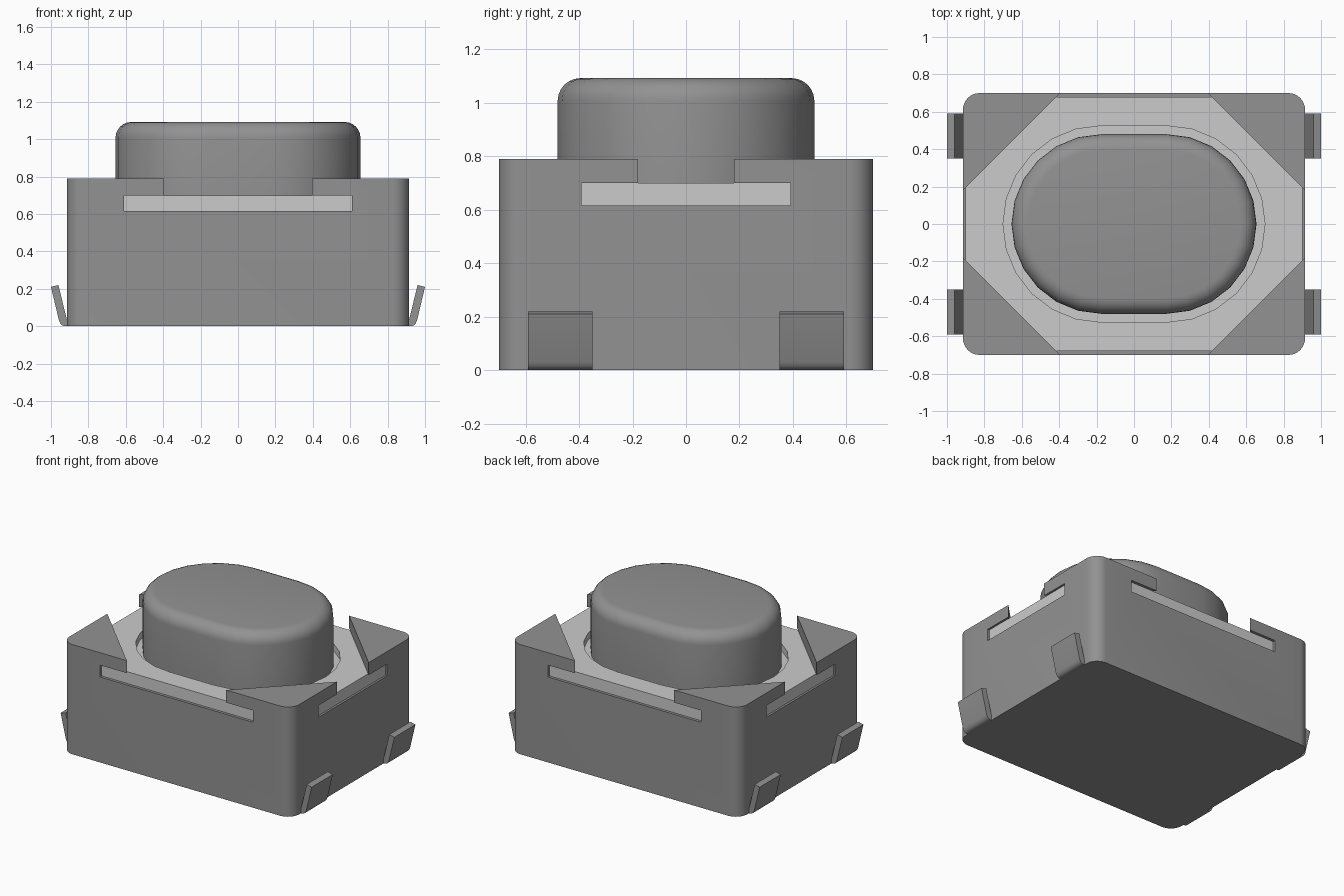
import bpy, bmesh, math

if "Cube" in bpy.data.objects:
    bpy.data.objects.remove(bpy.data.objects["Cube"])

def material(name, v):
    m = bpy.data.materials.new(name)
    m.diffuse_color = (v, v, v, 1)
    m.use_nodes = True
    m.node_tree.nodes["Principled BSDF"].inputs["Base Color"].default_value = m.diffuse_color
    return m

GREY = material("mid grey", 0.288)
LIGHT = material("light grey", 0.60)

def loft(name, rings, mat):
    """Solid through equal-length rings of points, capped at both ends."""
    bm = bmesh.new()
    loops = [[bm.verts.new(p) for p in r] for r in rings]
    n = len(loops[0])
    for a, b in zip(loops, loops[1:]):
        for i in range(n):
            j = (i + 1) % n
            bm.faces.new((a[i], a[j], b[j], b[i]))
    bm.faces.new(loops[0][::-1])
    bm.faces.new(loops[-1])
    bmesh.ops.recalc_face_normals(bm, faces=bm.faces)
    me = bpy.data.meshes.new(name)
    bm.to_mesh(me)
    bm.free()
    ob = bpy.data.objects.new(name, me)
    bpy.context.collection.objects.link(ob)
    me.materials.append(mat)
    return ob

def prism(name, pts, z0, z1, mat):
    return loft(name, [[(x, y, z) for x, y in pts] for z in (z0, z1)], mat)

def activate(ob):
    bpy.ops.object.select_all(action='DESELECT')
    ob.select_set(True)
    bpy.context.view_layer.objects.active = ob

def cut(ob, cutter):
    activate(ob)
    mod = ob.modifiers.new("cut", 'BOOLEAN')
    mod.operation, mod.solver, mod.object = 'DIFFERENCE', 'EXACT', cutter
    bpy.ops.object.modifier_apply(modifier=mod.name)
    bpy.data.objects.remove(cutter)

def smooth(ob, deg=30):
    activate(ob)
    bpy.ops.object.shade_smooth_by_angle(angle=math.radians(deg))

def four_way(q):
    """Mirror a first-quadrant path (from +x side to +y side) into a loop."""
    return (q + [(-x, y) for x, y in q[::-1]] + [(-x, -y) for x, y in q]
            + [(x, -y) for x, y in q[::-1]])

def rounded(cx, cy, r, n):
    return four_way([(cx + r * math.cos(i * math.pi / 2 / n),
                      cy + r * math.sin(i * math.pi / 2 / n)) for i in range(n + 1)])

def stadium(r, n=12):
    half = [(0.175 + r * math.cos(a), r * math.sin(a))
            for a in [-math.pi / 2 + i * math.pi / n for i in range(n + 1)]]
    return half + [(-x, -y) for x, y in half]

W, D = 0.915, 0.70

# housing: rounded block with an octagonal recess and side slots
housing = prism("housing", rounded(W - 0.09, D - 0.09, 0.09, 8), 0, 0.79, GREY)
slot = four_way([(1.1, 0.39), (0.90, 0.39), (0.61, 0.68), (0.61, 0.9)])
recess = four_way([(1.1, 0.18), (W, 0.18), (0.395, D), (0.395, 0.9)])
cut(housing, prism("slot_cutter", slot, 0.615, 0.70, GREY))
cut(housing, prism("recess_cutter", recess, 0.66, 0.95, GREY))
smooth(housing)

# cover plate with a shallow button opening
plate = prism("cover_plate", four_way([(0.90, 0.39), (0.61, 0.68)]), 0.615, 0.70, LIGHT)
cut(plate, prism("opening_cutter", stadium(0.525), 0.65, 0.8, LIGHT))
smooth(plate)

# push button with a rounded top edge
R, F, TOP = 0.48, 0.085, 1.092
levels = [(R, 0.65)] + [(R - F + F * math.cos(a), TOP - F + F * math.sin(a))
                        for a in [i * math.pi / 12 for i in range(7)]]
button = loft("button", [[(x, y, z) for x, y in stadium(r)] for r, z in levels], GREY)
smooth(button)

# four bent terminals
profile = [(0.90, 0), (0.925, 0), (0.94, 0.005), (0.95, 0.015), (0.957, 0.03),
           (1.0, 0.21), (0.96, 0.22), (0.915, 0.035), (0.90, 0.035)]
for sx, side in ((1, "right"), (-1, "left")):
    for y0, end in ((0.35, "back"), (-0.59, "front")):
        leg = loft(f"terminal_{side}_{end}",
                   [[(sx * x, y, z) for x, z in profile] for y in (y0, y0 + 0.24)], GREY)
        smooth(leg)
